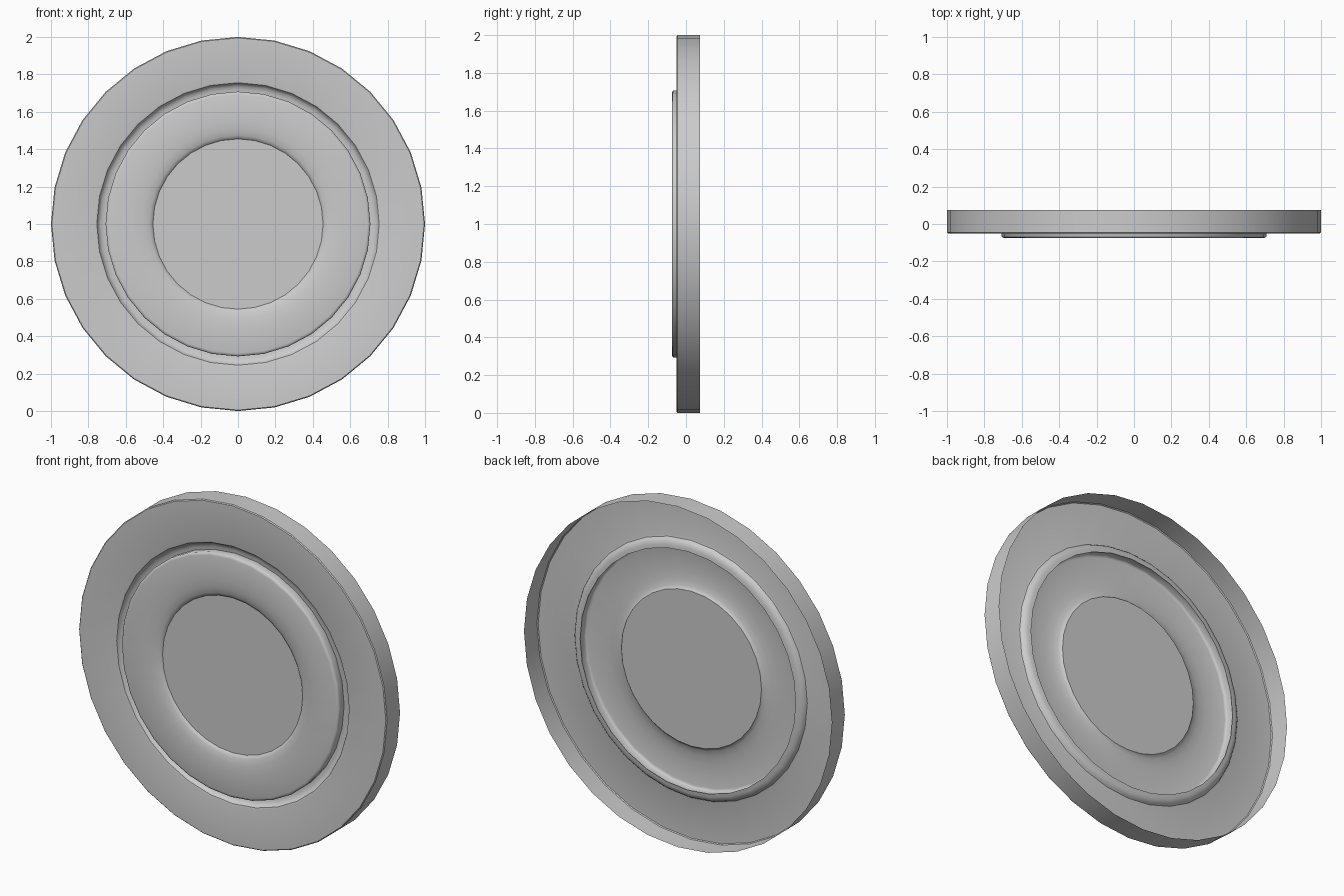
import bpy, bmesh, math
from mathutils import Matrix, Vector

cube = bpy.data.objects.get("Cube")
if cube:
    bpy.data.objects.remove(cube, do_unlink=True)

SIDES = 32

grey = bpy.data.materials.new("plain grey")
grey.use_nodes = True
colour = (0.6, 0.6, 0.6, 1)
grey.diffuse_color = colour
grey.node_tree.nodes["Principled BSDF"].inputs["Base Color"].default_value = colour


def lathe(name, profile):
    """Spin (radius, y) points around the front-to-back axis into an open sheet."""
    bm = bmesh.new()
    verts = [bm.verts.new((0, y, r)) for r, y in profile]
    edges = [bm.edges.new(pair) for pair in zip(verts, verts[1:])]
    bmesh.ops.spin(bm, geom=verts + edges, cent=(0, 0, 0), axis=(0, 1, 0),
                   angle=math.tau, steps=SIDES)
    bmesh.ops.remove_doubles(bm, verts=bm.verts[:], dist=0.0005)
    bmesh.ops.recalc_face_normals(bm, faces=bm.faces[:])
    # Flat front faces must look towards -y
    if sum(f.normal.y * f.calc_area() for f in bm.faces) > 0:
        bmesh.ops.reverse_faces(bm, faces=bm.faces[:])
    bmesh.ops.translate(bm, verts=bm.verts[:], vec=(0, 0, 1))
    mesh = bpy.data.meshes.new(name)
    bm.to_mesh(mesh)
    bm.free()
    mesh.materials.append(grey)
    obj = bpy.data.objects.new(name, mesh)
    bpy.context.collection.objects.link(obj)
    bpy.ops.object.select_all(action="DESELECT")
    obj.select_set(True)
    bpy.context.view_layer.objects.active = obj
    bpy.ops.object.shade_smooth_by_angle(angle=math.radians(40))
    return obj


# Outer ring: hollow behind, inner edge rolled back into a groove
lathe("outer_ring", [(1, 0.075), (1, -0.045), (0.995, -0.05), (0.765, -0.05),
                     (0.755, -0.047), (0.748, -0.035), (0.738, -0.025),
                     (0.72, -0.02), (0.7, -0.018)])

# Raised centre dish: short wall, rounded shoulder, shallow sunken middle
lathe("centre_dish", [(0.705, -0.022), (0.708, -0.065), (0.703, -0.072),
                      (0.692, -0.075), (0.56, -0.075), (0.51, -0.072),
                      (0.475, -0.064), (0.46, -0.057), (0.455, -0.05), (0, -0.05)])
